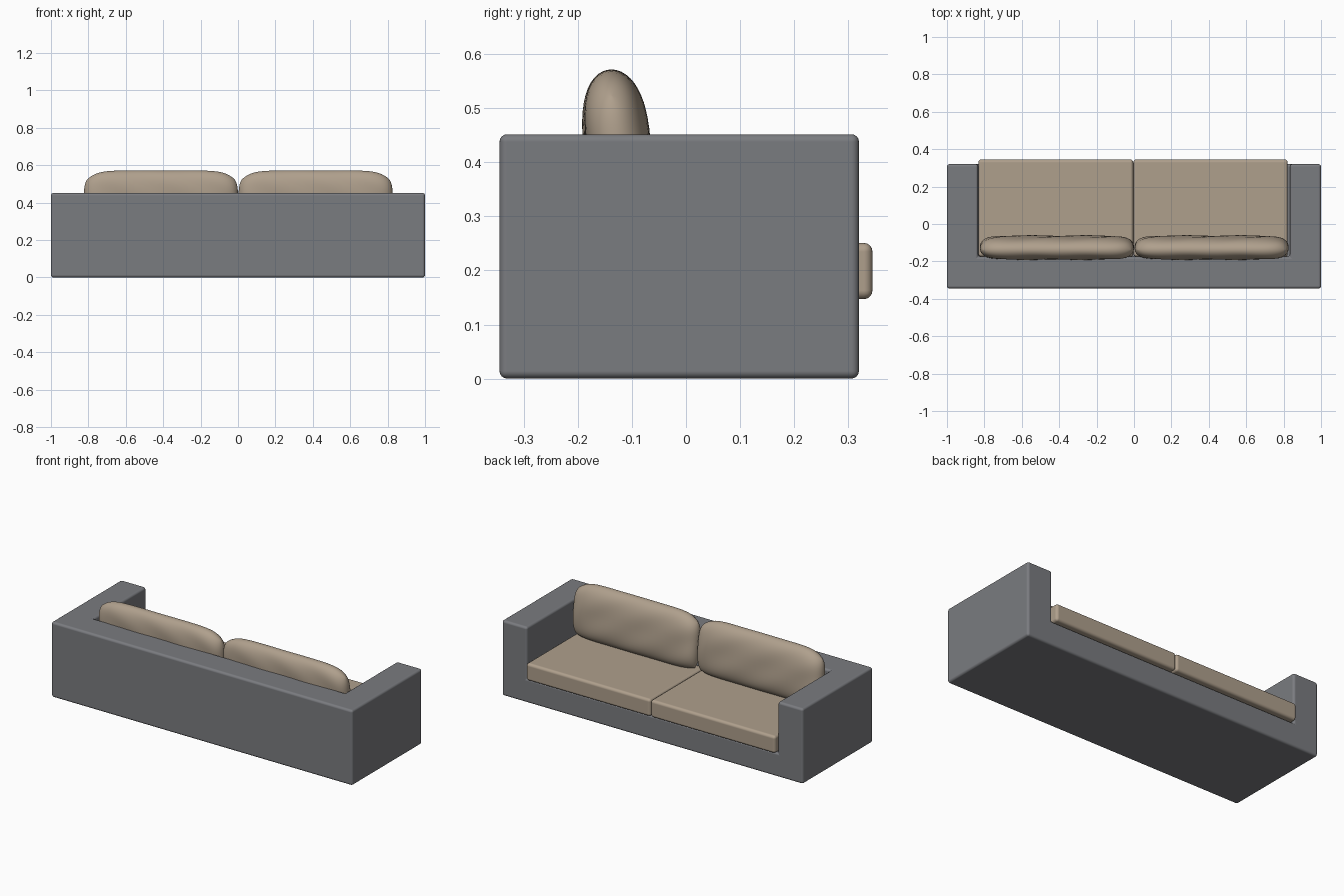
import bpy, bmesh, math
from mathutils import Vector

if "Cube" in bpy.data.objects:
    bpy.data.objects.remove(bpy.data.objects["Cube"])


def material(name, rgb):
    m = bpy.data.materials.new(name)
    m.diffuse_color = (*rgb, 1)
    m.use_nodes = True
    m.node_tree.nodes["Principled BSDF"].inputs["Base Color"].default_value = m.diffuse_color
    return m


GREY = material("grey fabric", (0.195, 0.2, 0.215))
BEIGE = material("beige fabric", (0.43, 0.35, 0.265))


def add_object(name, bm, mat):
    bmesh.ops.recalc_face_normals(bm, faces=bm.faces)
    for f in bm.faces:
        f.smooth = True
    me = bpy.data.meshes.new(name)
    bm.to_mesh(me)
    bm.free()
    me.materials.append(mat)
    ob = bpy.data.objects.new(name, me)
    bpy.context.collection.objects.link(ob)
    return ob


def add_bevel(ob, width):
    b = ob.modifiers.new("rounded edges", 'BEVEL')
    b.width = width
    b.segments = 4
    b.limit_method = 'ANGLE'
    b.harden_normals = True


def box_bm(lo, hi):
    lo, hi = Vector(lo), Vector(hi)
    bm = bmesh.new()
    bmesh.ops.create_cube(bm, size=1)
    for v in bm.verts:
        v.co = (lo + hi) / 2 + v.co * (hi - lo)
    return bm


# Frame: a block with the seat recess cut out, leaving base, back and arms
frame = add_object("frame", box_bm((-1, -0.345, 0), (1, 0.32, 0.452)), GREY)
cutter = add_object("recess_cutter", box_bm((-0.833, -0.175, 0.145), (0.833, 0.6, 0.8)), GREY)
cutter.hide_render = True
cutter.hide_viewport = True
cut = frame.modifiers.new("seat recess", 'BOOLEAN')
cut.operation = 'DIFFERENCE'
cut.object = cutter
cut.solver = 'EXACT'
add_bevel(frame, 0.014)


# Back cushion: puffed pillow, front and back skins joined at a seam
def pillow(name, cx):
    bm = bmesh.new()
    n, m = 40, 28
    hw, hh, ht = 0.412, 0.163, 0.061

    def point(i, j, side):
        u = math.sin(math.pi / 2 * (2 * i / n - 1))
        w = math.sin(math.pi / 2 * (2 * j / m - 1))
        t = math.sqrt(max(0, 1 - abs(u) ** 10)) * math.sqrt(max(0, 1 - abs(w) ** 3.2))
        x = hw * u * (1 - 0.04 * w ** 4)
        # squarer corners at the bottom than at the top
        z = hh * w * (1 - (0.3 if w > 0 else 0.1) * abs(u) ** 8)
        ripple = 0.002 * math.sin(9 * u + 5 * w) * t
        y = side * ht * t + ripple - 0.012 * w
        return (cx + x, -0.126 + y, 0.409 + z)

    for side in (-1, 1):
        g = [[bm.verts.new(point(i, j, side)) for j in range(m + 1)] for i in range(n + 1)]
        for i in range(n):
            for j in range(m):
                bm.faces.new((g[i][j], g[i + 1][j], g[i + 1][j + 1], g[i][j + 1]))
    bmesh.ops.remove_doubles(bm, verts=bm.verts, dist=0.00005)
    return add_object(name, bm, BEIGE)


# Cushions, one pair per side
for side, x0, x1 in (("left", -0.832, -0.004), ("right", -0.003, 0.822)):
    seat = add_object(side + "_seat_cushion", box_bm((x0, -0.175, 0.147), (x1, 0.345, 0.251)), BEIGE)
    add_bevel(seat, 0.016)
    pillow(side + "_back_cushion", -0.412 if side == "left" else 0.415)
